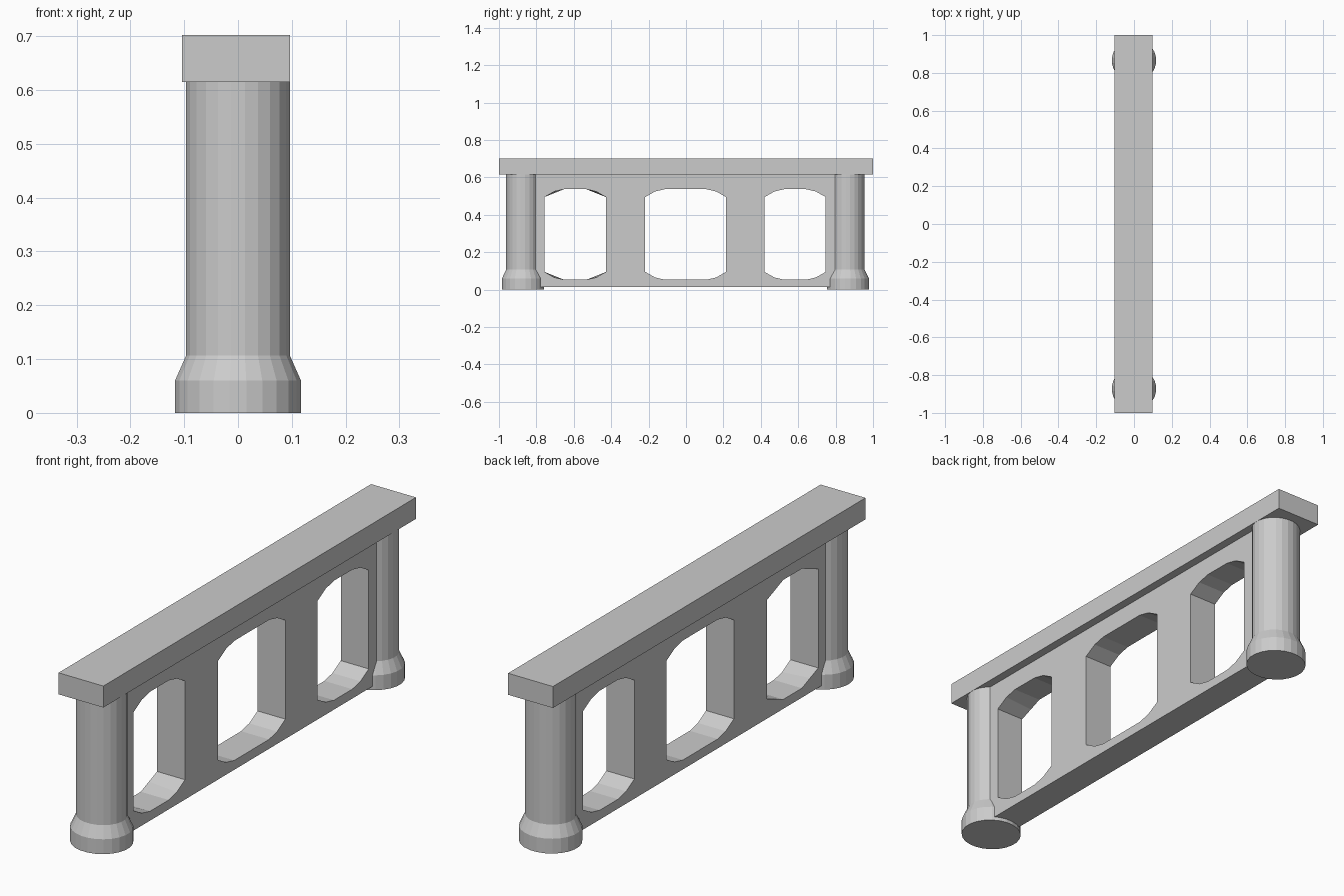
import bpy, bmesh, math

if "Cube" in bpy.data.objects:
    bpy.data.objects.remove(bpy.data.objects["Cube"])


def make_object(name, bm):
    bmesh.ops.recalc_face_normals(bm, faces=bm.faces)
    mesh = bpy.data.meshes.new(name)
    bm.to_mesh(mesh)
    bm.free()
    obj = bpy.data.objects.new(name, mesh)
    bpy.context.collection.objects.link(obj)
    return obj


def loft(name, rings):
    """Skin matching vertex rings and cap both ends."""
    bm = bmesh.new()
    loops = [[bm.verts.new(p) for p in ring] for ring in rings]
    n = len(loops[0])
    for a, b in zip(loops, loops[1:]):
        for i in range(n):
            j = (i + 1) % n
            bm.faces.new((a[i], a[j], b[j], b[i]))
    bm.faces.new(loops[0])
    bm.faces.new(loops[-1])
    return make_object(name, bm)


def box(name, x0, x1, y0, y1, z0, z1):
    outline = [(y0, z0), (y1, z0), (y1, z1), (y0, z1)]
    return loft(name, [[(x, y, z) for y, z in outline] for x in (x0, x1)])


def column(name, y):
    # Round shaft with a flared foot: (x radius, y radius, height)
    profile = [(.118, .113, 0), (.118, .113, .06), (.097, .09, .107), (.097, .09, .62)]
    sides = 24
    angles = [2 * math.pi * (i + .5) / sides for i in range(sides)]
    return loft(name, [[(rx * math.cos(a), y + ry * math.sin(a), z) for a in angles]
                       for rx, ry, z in profile])


def opening_outline(y0, y1, rounded):
    # Corner steps inward from the side, mirrored to all four corners
    mid = (.053, .012) if rounded else (.0525, .021)
    cy, hy, cz, hz = (y0 + y1) / 2, (y1 - y0) / 2, .295, .242
    corner = [(hy, hz - .042), (hy - mid[0], hz - mid[1]), (hy - .105, hz)]
    pts = corner + [(-y, z) for y, z in reversed(corner)]
    pts += [(-y, -z) for y, z in pts]
    return [(cy + y, cz + z) for y, z in pts]


# Top rail
box("top_rail", -.104, .097, -1, 1, .615, .702)

# End columns
for side, y in (("front", -.872), ("back", .866)):
    column(side + "_column", y)

# Pierced panel; the front opening has flat chamfers on its left face
panel = box("pierced_panel", -.0625, .0625, -.86, .86, .015, .62)
for y0, y1, left_rounded in ((-.757, -.428, False), (-.218, .214, True), (.42, .747, True)):
    left = opening_outline(y0, y1, left_rounded)
    right = opening_outline(y0, y1, True)
    rings = [[(x, y, z) for y, z in outline]
             for x, outline in ((-.1, left), (-.0625, left), (.0625, right), (.1, right))]
    cutter = loft("opening_cutter", rings)
    cutter.hide_render = True
    cutter.hide_set(True)
    mod = panel.modifiers.new("opening", 'BOOLEAN')
    mod.operation = 'DIFFERENCE'
    mod.solver = 'EXACT'
    mod.object = cutter
